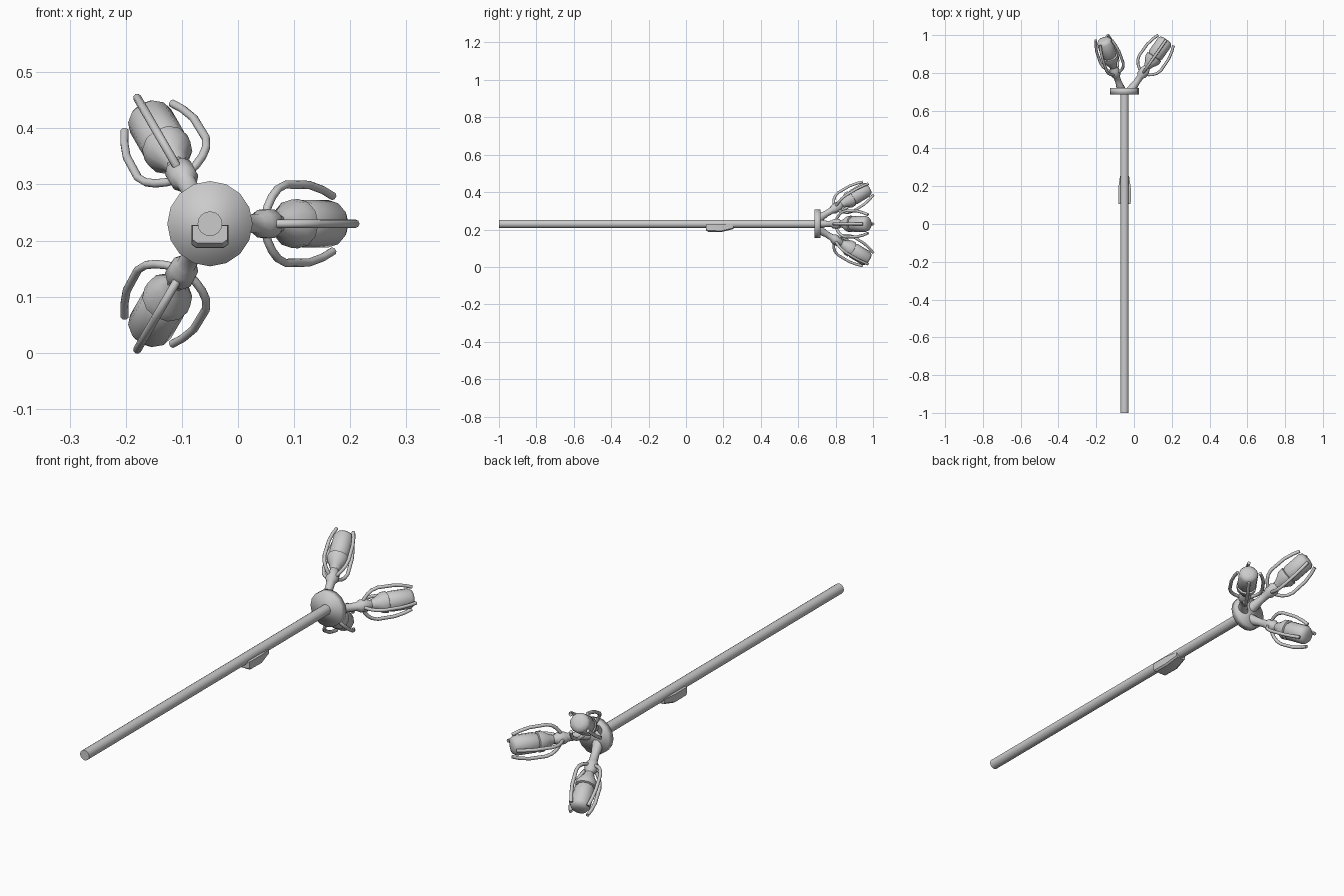
import bpy, bmesh, math
from mathutils import Matrix, Vector

if "Cube" in bpy.data.objects:
    bpy.data.objects.remove(bpy.data.objects["Cube"])

CX, CZ = -0.05, 0.23      # shaft axis
TILT = math.radians(35)   # branch lean away from the shaft


def make_object(name, bm, matrix=None, angle=None):
    bmesh.ops.recalc_face_normals(bm, faces=bm.faces)
    me = bpy.data.meshes.new(name)
    bm.to_mesh(me)
    bm.free()
    if matrix:
        me.transform(matrix)
    ob = bpy.data.objects.new(name, me)
    bpy.context.collection.objects.link(ob)
    me.shade_smooth()
    if angle:
        bpy.ops.object.select_all(action='DESELECT')
        ob.select_set(True)
        bpy.context.view_layer.objects.active = ob
        bpy.ops.object.shade_smooth_by_angle(angle=math.radians(angle))
    return ob


def loft(rings):
    """Skin equal-length rings of points and cap both ends."""
    bm = bmesh.new()
    rows = [[bm.verts.new(p) for p in ring] for ring in rings]
    n = len(rows[0])
    for a, b in zip(rows, rows[1:]):
        for i in range(n):
            j = (i + 1) % n
            bm.faces.new((a[i], a[j], b[j], b[i]))
    bm.faces.new(rows[0])
    bm.faces.new(rows[-1])
    return bm


def circle(r, z, n):
    return [(r * math.cos(math.tau * i / n), r * math.sin(math.tau * i / n), z)
            for i in range(n)]


def lathe(profile, n):
    return loft([circle(r, z, n) for z, r in profile])


def tube(path, r, n=8):
    """Round tube along a path lying in the local xz plane."""
    rings = []
    for i, p in enumerate(path):
        t = (path[min(i + 1, len(path) - 1)] - path[max(i - 1, 0)]).normalized()
        side = Vector((t.z, 0, -t.x))
        rings.append([p + side * (r * math.cos(math.tau * k / n))
                      + Vector((0, r * math.sin(math.tau * k / n), 0)) for k in range(n)])
    return loft(rings)


# Long shaft and round hub plate, both along y
along_y = Matrix.Translation((CX, 0, CZ)) @ Matrix.Rotation(-math.pi / 2, 4, 'X')
make_object("shaft", lathe([(-1, 0.022), (0.70, 0.022)], 16), along_y, 40)
make_object("hub_plate", lathe([(0.686, 0.076), (0.72, 0.076)], 16), along_y, 100)

# Switch grip under the shaft: y, half width, bottom, top
sections = []
for y, w, lo, hi in [(0.107, 0.031, 0.196, 0.227), (0.118, 0.033, 0.188, 0.228),
                     (0.19, 0.033, 0.187, 0.228), (0.255, 0.024, 0.203, 0.225)]:
    sections.append([(CX + s * w, y, z) for s, z in
                     [(-1, hi), (-1, lo + 0.006), (-0.75, lo),
                      (0.75, lo), (1, lo + 0.006), (1, hi)]])
make_object("switch_grip", loft(sections), None, 30)

# Profiles along the branch axis: distance, radius
NECK = [(-0.01, 0.026), (0.05, 0.017), (0.085, 0.018), (0.098, 0.026),
        (0.128, 0.027), (0.14, 0.019), (0.16, 0.018)]
SOCKET = [(0.145, 0.018), (0.165, 0.026), (0.192, 0.043), (0.213, 0.044), (0.217, 0.034)]
BULB = [(0.205, 0.034), (0.218, 0.037), (0.226, 0.042), (0.308, 0.042),
        (0.321, 0.034), (0.326, 0.016)]
PRONG = [Vector((r, 0, t)) for t, r in
         [(0.110, 0.012), (0.118, 0.030), (0.132, 0.048), (0.150, 0.062),
          (0.175, 0.070), (0.248, 0.069), (0.290, 0.060), (0.321, 0.049)]]

# Three branches, each with neck, socket, bulb and four guard prongs
for k in range(3):
    a = k * math.tau / 3
    radial = Vector((math.cos(a), 0, math.sin(a)))
    fwd = Vector((0, 1, 0))
    d = radial * math.sin(TILT) + fwd * math.cos(TILT)
    n = radial * math.cos(TILT) - fwd * math.sin(TILT)
    m = d.cross(n)
    origin = Vector((CX, 0.71, CZ)) + radial * 0.035
    frame = Matrix.Translation(origin) @ Matrix((n, m, d)).transposed().to_4x4()
    make_object(f"neck_{k + 1}", lathe(NECK, 10), frame, 50)
    make_object(f"socket_{k + 1}", lathe(SOCKET, 12), frame, 50)
    make_object(f"bulb_{k + 1}", lathe(BULB, 12), frame, 50)
    for q in range(4):
        turn = frame @ Matrix.Rotation(q * math.pi / 2, 4, 'Z')
        make_object(f"guard_prong_{k + 1}_{q + 1}", tube(PRONG, 0.0075), turn, 50)
